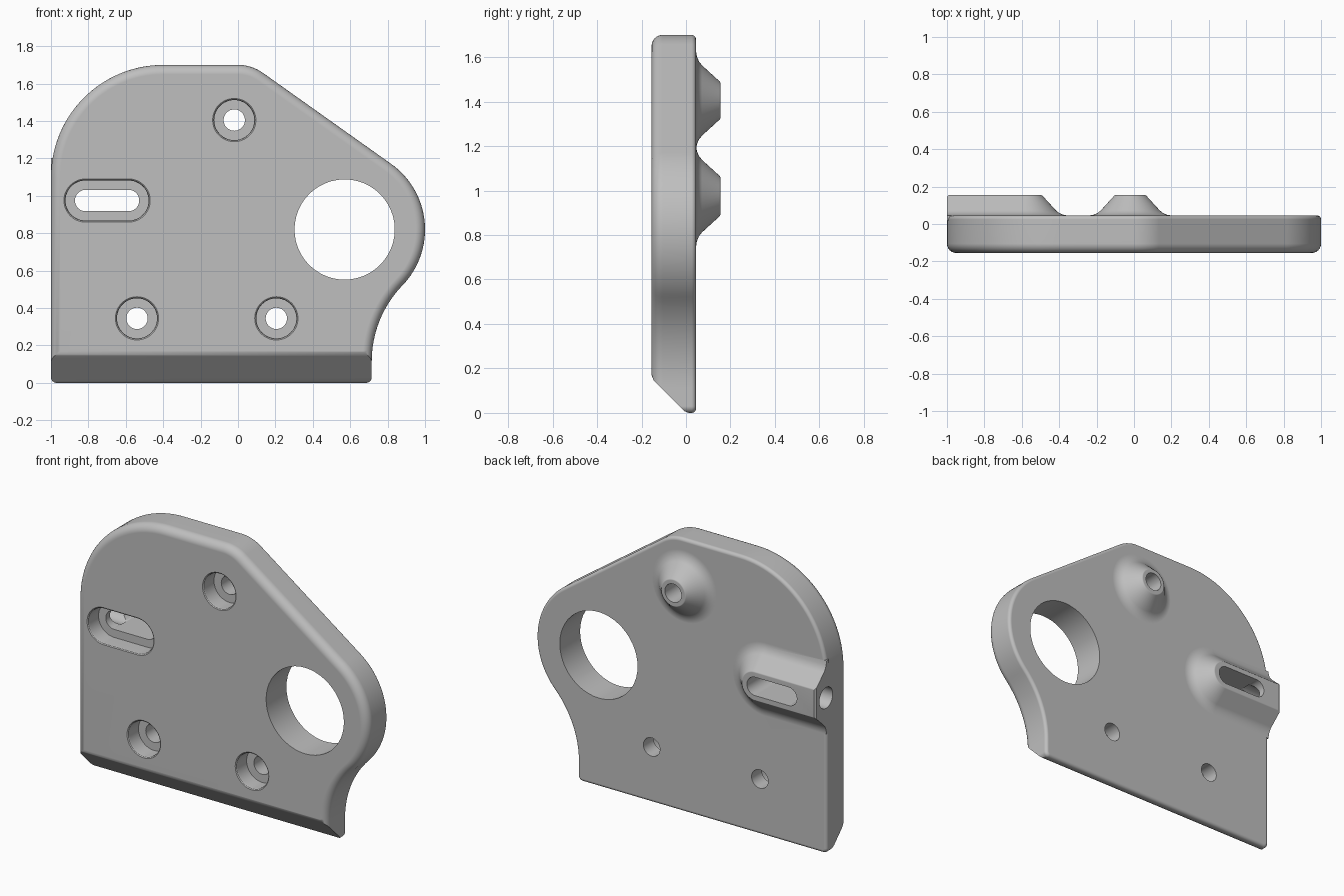
import bpy
import bmesh
from math import radians, cos, sin
from mathutils import Vector, Matrix

cube = bpy.data.objects.get("Cube")
if cube:
    bpy.data.objects.remove(cube, do_unlink=True)

FRONT, BACK, BOSS_TOP = -0.155, 0.045, 0.155

grey = bpy.data.materials.new("plain grey")
grey.use_nodes = True
grey.diffuse_color = (0.52, 0.52, 0.52, 1)
grey.node_tree.nodes["Principled BSDF"].inputs["Base Color"].default_value = grey.diffuse_color


def arc(cx, cz, r, a0, a1, steps):
    """Points on an arc in the x-z plane, angles in degrees."""
    angles = [radians(a0 + (a1 - a0) * i / steps) for i in range(steps + 1)]
    return [Vector((cx + r * cos(a), cz + r * sin(a))) for a in angles]


def slot(x0, x1, z, r):
    """Stadium outline; a circle when both ends coincide."""
    return arc(x1, z, r, -90, 90, 24) + arc(x0, z, r, 90, 270, 24)


def inset(points, d):
    """Move a counterclockwise outline inward by d."""
    out = []
    for i, p in enumerate(points):
        t1 = (p - points[i - 1]).normalized()
        t2 = (points[(i + 1) % len(points)] - p).normalized()
        n1, n2 = Vector((-t1.y, t1.x)), Vector((-t2.y, t2.x))
        out.append(p + (n1 + n2) * d / (1 + n1.dot(n2)))
    return out


def loft(name, outline, levels, cuts=()):
    """Solid through inset copies of an outline at (y, inset) levels, trimmed by planes."""
    points = [p for i, p in enumerate(outline) if (p - outline[i - 1]).length > 1e-4]
    bm = bmesh.new()
    rings = [[bm.verts.new((p.x, y, p.y)) for p in inset(points, d)] for y, d in levels]
    n = len(points)
    for a, b in zip(rings, rings[1:]):
        for i in range(n):
            j = (i + 1) % n
            bm.faces.new((a[i], a[j], b[j], b[i]))
    bm.faces.new(rings[0])
    bm.faces.new(rings[-1])
    for co, normal in cuts:
        geom = bm.verts[:] + bm.edges[:] + bm.faces[:]
        bmesh.ops.bisect_plane(bm, geom=geom, plane_co=co, plane_no=normal, clear_outer=True)
        bmesh.ops.holes_fill(bm, edges=[e for e in bm.edges if e.is_boundary])
    return finish(name, bm)


def finish(name, bm):
    bmesh.ops.recalc_face_normals(bm, faces=bm.faces[:])
    mesh = bpy.data.meshes.new(name)
    bm.to_mesh(mesh)
    bm.free()
    mesh.materials.append(grey)
    obj = bpy.data.objects.new(name, mesh)
    bpy.context.collection.objects.link(obj)
    return obj


def combine(target, tool, operation):
    """Apply a boolean and discard the tool."""
    bpy.context.view_layer.objects.active = target
    mod = target.modifiers.new("cut", 'BOOLEAN')
    mod.operation, mod.object, mod.solver = operation, tool, 'EXACT'
    bpy.ops.object.modifier_apply(modifier=mod.name)
    bpy.data.objects.remove(tool, do_unlink=True)


def rounded(y, r, direction, steps=6):
    """Levels of a quarter-round edge that ends on the face at y."""
    angles = [radians(90 * i / steps) for i in range(steps + 1)]
    return [(y + direction * r * (1 - sin(a)), r * (1 - cos(a))) for a in angles]


# Plate outline: corners, concave neck, round lug, sloped shoulder, big corner
RING_X, RING_Z, LUG_R, NECK = 0.57, 0.82, 0.43, 44
c, s = cos(radians(NECK)), sin(radians(NECK))
neck_r = (RING_X + LUG_R * c - 0.715) / (1 - c)
neck_x, neck_z = RING_X + (LUG_R + neck_r) * c, RING_Z - (LUG_R + neck_r) * s
outline = (arc(-0.97, 0.03, 0.03, 180, 270, 6)
           + arc(0.685, 0.03, 0.03, 270, 360, 6)
           + arc(neck_x, neck_z, neck_r, 180, 180 - NECK, 16)
           + arc(RING_X, RING_Z, LUG_R, -NECK, 54.8, 32)
           + arc(0, 1.47, 0.23, 54.8, 90, 10)
           + arc(-0.4, 1.1, 0.6, 90, 180, 28))

# Sloped underside with softened edges
bevel = [((0, FRONT, -FRONT), (0, -1, -1)),
         ((0, FRONT + 0.006, -FRONT), (0, -0.924, -0.383)),
         ((0, 0, 0.005), (0, -0.383, -0.924))]
plate = loft("mounting_plate", outline,
             rounded(FRONT, 0.05, 1)[::-1] + rounded(BACK, 0.02, -1), bevel)

# Flared bosses on the back
flare = [(0.02, -0.14), (BACK, -0.14), (0.049, -0.115), (0.058, -0.093),
         (0.072, -0.075), (BOSS_TOP - 0.004, -0.003), (BOSS_TOP, 0.004)]
side_trim = [((-0.9995, 0, 0), (-1, 0, 0)),
             ((-0.99, BOSS_TOP, 0), (-1, 1, 0))]
HOLE_R, TOP_X, TOP_Z, SLOT_Z = 0.057, -0.02, 1.405, 0.975
combine(plate, loft("top_boss", slot(TOP_X, TOP_X, TOP_Z, 0.083), flare), 'UNION')
combine(plate, loft("slot_boss", slot(-1.4, -0.58, SLOT_Z, 0.088), flare, side_trim), 'UNION')

# Counterbored holes and slot
counterbore = [(-0.3, -0.06), (FRONT - 0.001, -0.06), (FRONT + 0.004, -0.053),
               (FRONT + 0.012, -0.05), (-0.055, -0.05), (-0.055, 0), (0.3, 0)]
for x0, x1, z in ((TOP_X, TOP_X, TOP_Z), (-0.54, -0.54, 0.345),
                  (0.205, 0.205, 0.345), (-0.815, -0.585, SLOT_Z)):
    combine(plate, loft("hole_cutter", slot(x0, x1, z, HOLE_R), counterbore), 'DIFFERENCE')

# Large bore through the lug
bore = slot(RING_X, RING_X, RING_Z, 0.268)
combine(plate, loft("bore_cutter", bore, [(-0.3, 0), (0.3, 0)]), 'DIFFERENCE')

# Side hole running into the slot
bm = bmesh.new()
bmesh.ops.create_cone(bm, cap_ends=True, segments=40, radius1=0.065, radius2=0.065, depth=0.4,
                      matrix=Matrix.Translation((-1.02, 0.05, SLOT_Z))
                      @ Matrix.Rotation(radians(90), 4, 'Y'))
combine(plate, finish("side_hole_cutter", bm), 'DIFFERENCE')

# Smooth rounded faces, keep flat faces flat
bpy.ops.object.select_all(action='DESELECT')
plate.select_set(True)
bpy.context.view_layer.objects.active = plate
bpy.ops.object.shade_smooth_by_angle(angle=radians(32))
weighted = plate.modifiers.new("flat_faces", 'WEIGHTED_NORMAL')
weighted.keep_sharp = True
